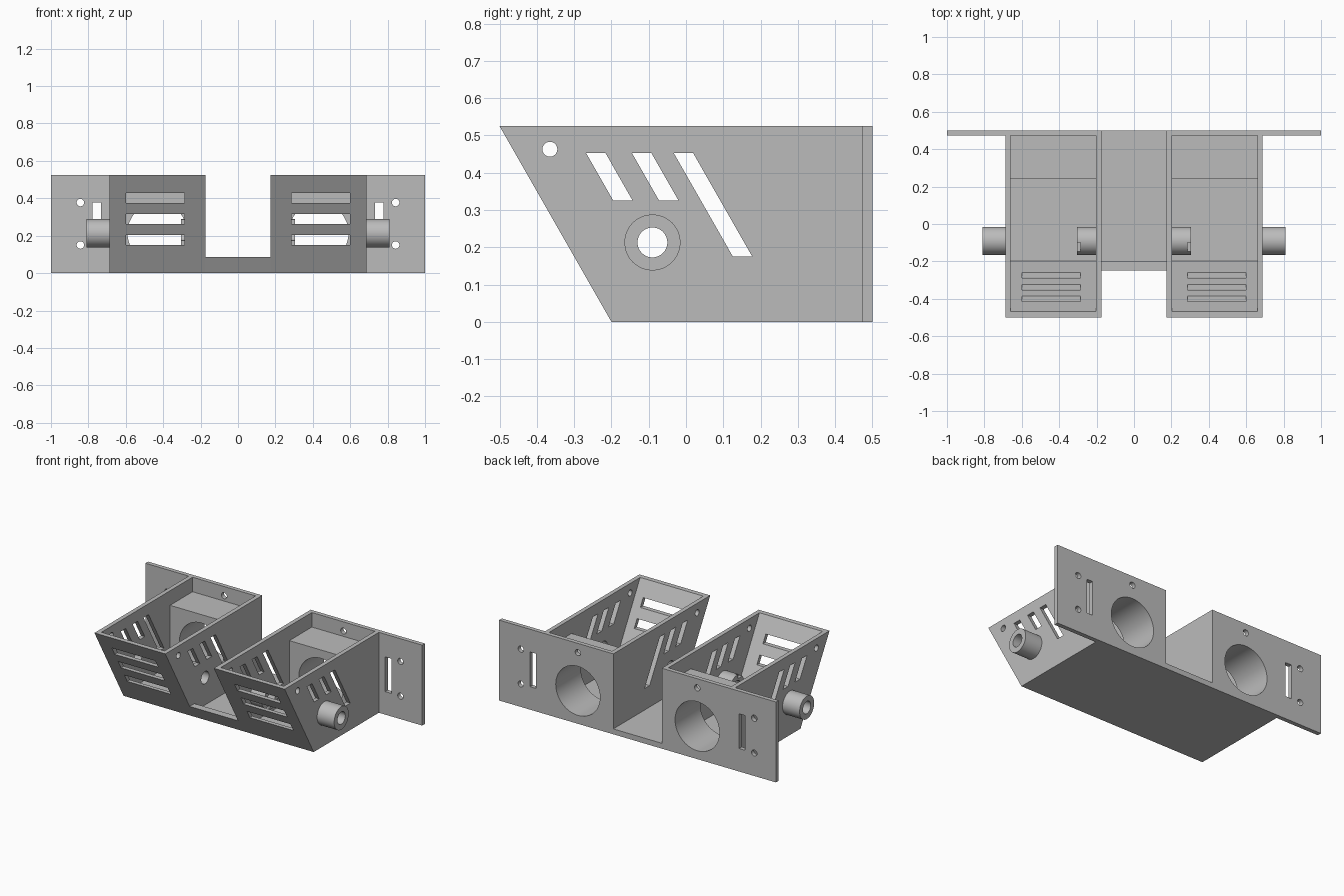
import bpy, bmesh
from math import cos, sin, tau
from mathutils import Vector

if "Cube" in bpy.data.objects:
    bpy.data.objects.remove(bpy.data.objects["Cube"])

grey = bpy.data.materials.new("plain grey")
grey.use_nodes = True
grey.diffuse_color = (0.5, 0.5, 0.5, 1)
grey.node_tree.nodes["Principled BSDF"].inputs["Base Color"].default_value = (0.5, 0.5, 0.5, 1)


def prism(name, axis, pts, start, end):
    """Extrude a (y, z) outline along x, or an (x, z) outline along y."""
    place = (lambda p, d: (d, p[0], p[1])) if axis == "x" else (lambda p, d: (p[0], d, p[1]))
    bm = bmesh.new()
    face = bm.faces.new([bm.verts.new(place(p, start)) for p in pts])
    top = bmesh.ops.extrude_face_region(bm, geom=[face])["geom"]
    step = Vector(place((0, 0), end - start))
    bmesh.ops.translate(bm, vec=step, verts=[v for v in top if isinstance(v, bmesh.types.BMVert)])
    bmesh.ops.recalc_face_normals(bm, faces=bm.faces)
    mesh = bpy.data.meshes.new(name)
    bm.to_mesh(mesh)
    bm.free()
    mesh.materials.append(grey)
    obj = bpy.data.objects.new(name, mesh)
    bpy.context.collection.objects.link(obj)
    return obj


def circle(u, z, r, n=64):
    return [(u + r * cos(tau * i / n), z + r * sin(tau * i / n)) for i in range(n)]


def rect(u0, u1, z0, z1):
    return [(u0, z0), (u1, z0), (u1, z1), (u0, z1)]


def bake(obj):
    """Replace the mesh by its modified result."""
    graph = bpy.context.evaluated_depsgraph_get()
    mesh = bpy.data.meshes.new_from_object(obj.evaluated_get(graph))
    obj.modifiers.clear()
    obj.data = mesh


def combine(obj, tool, operation="DIFFERENCE"):
    mod = obj.modifiers.new("combine", "BOOLEAN")
    mod.operation, mod.solver, mod.object = operation, "EXACT", tool
    bake(obj)
    bpy.data.objects.remove(tool)


H, WALL = 0.525, 0.028        # overall height, wall thickness
X0, X1 = 0.175, 0.687         # inner and outer sides of one housing
MID = (X0 + X1) / 2
BACK = 0.5 - WALL

# Housing with slanted front, and mounting wing
housing = prism("housings", "x", [(-0.5, H), (-0.2, 0), (0.5, 0), (0.5, H)], X0, X1)
combine(housing, prism("wing", "y", rect(X1 - 0.01, 1, 0, H), BACK, 0.5), "UNION")

# Open cavity, leaving a solid block at the back
cavity = [(-0.51, 0.6), (-0.468, H), (-0.198, 0.04), (0.24, 0.04),
          (0.24, 0.43), (BACK, 0.43), (BACK, 0.6)]
combine(housing, prism("cavity", "x", cavity, X0 + WALL, X1 - WALL))

# Pivot tubes, one outside and one inside
for a, b in ((X1 - 0.01, 0.81), (X0 + 0.01, 0.305)):
    combine(housing, prism("tube", "x", circle(-0.09, 0.213, 0.075), a, b), "UNION")

# Pivot bore, small holes and slanted vents through both side walls
side_cuts = [circle(-0.09, 0.213, 0.04), circle(-0.365, 0.463, 0.02, 32)]
for y, z in ((-0.268, 0.325), (-0.145, 0.325), (-0.033, 0.175)):
    shift = (0.453 - z) * 0.571
    side_cuts.append([(y, 0.453), (y + shift, z), (y + shift + 0.052, z), (y + 0.052, 0.453)])
for pts in side_cuts:
    combine(housing, prism("side_cut", "x", pts, 0.1, 0.9))

# Horizontal vents in the slanted front
for z in (0.15, 0.263, 0.376):
    combine(housing, prism("vent", "y", rect(0.286, 0.6, z, z + 0.053), -0.6, -0.1))

# Large bore through the rear block, then screw holes and slot in the back plate
combine(housing, prism("bore", "y", circle(MID, 0.215, 0.16, 96), 0.1, 0.6))
for pts in (circle(MID, 0.465, 0.02, 32), circle(0.843, 0.377, 0.02, 32),
            circle(0.843, 0.15, 0.02, 32), rect(0.733, 0.777, 0.15, 0.377)):
    combine(housing, prism("plate_cut", "y", pts, 0.4, 0.6))

# Second housing
mirror = housing.modifiers.new("mirror", "MIRROR")
mirror.use_mirror_merge = False
bake(housing)

# Floor between the housings, with a raised front lip
bridge = prism("bridge", "x", [(-0.2, 0), (0.5, 0), (0.5, 0.035), (-0.2, 0.035),
                               (-0.2, 0.086), (-0.249, 0.086)], -X0, X0)

# Smooth bores, crisp edges
bpy.ops.object.select_all(action="DESELECT")
for obj in (housing, bridge):
    obj.select_set(True)
bpy.context.view_layer.objects.active = housing
bpy.ops.object.shade_smooth_by_angle()
